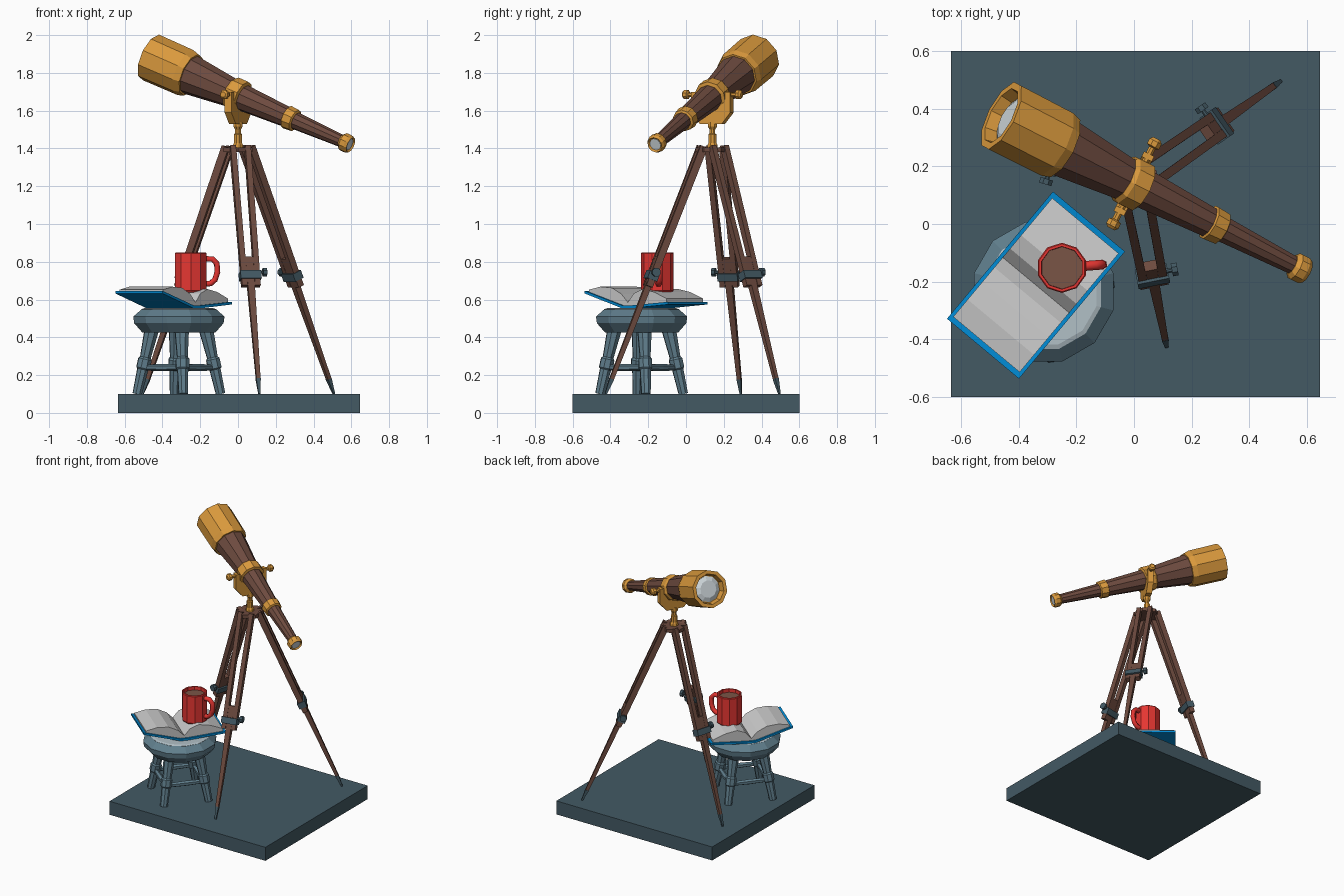
import bpy, bmesh
from math import pi, cos, sin, radians
from mathutils import Vector as V

if "Cube" in bpy.data.objects:
    bpy.data.objects.remove(bpy.data.objects["Cube"])

mats = {}


def material(hexcol):
    if hexcol not in mats:
        m = bpy.data.materials.new("colour_" + hexcol)
        rgb = [(int(hexcol[i:i + 2], 16) / 255) ** 2.2 for i in (0, 2, 4)]
        m.diffuse_color = (*rgb, 1)
        m.use_nodes = True
        m.node_tree.nodes["Principled BSDF"].inputs["Base Color"].default_value = m.diffuse_color
        mats[hexcol] = m
    return mats[hexcol]


def finish(name, bm, col):
    bmesh.ops.remove_doubles(bm, verts=bm.verts, dist=1e-5)
    bmesh.ops.recalc_face_normals(bm, faces=bm.faces)
    me = bpy.data.meshes.new(name)
    bm.to_mesh(me)
    bm.free()
    me.materials.append(material(col))
    ob = bpy.data.objects.new(name, me)
    bpy.context.collection.objects.link(ob)
    return ob


def lathe(name, profile, n, col, origin=(0, 0, 0), axis=(0, 0, 1), phase=0.5):
    """Revolve (radius, height) points about an axis, with flat end caps."""
    bm = bmesh.new()
    q = V(axis).to_track_quat('Z', 'Y')
    rings = []
    for r, h in profile:
        rings.append([bm.verts.new(V(origin) + q @ V((r * cos(2 * pi * (i + phase) / n),
                                                      r * sin(2 * pi * (i + phase) / n), h)))
                      for i in range(n)])
    for a, b in zip(rings, rings[1:]):
        for i in range(n):
            j = (i + 1) % n
            bm.faces.new((a[i], a[j], b[j], b[i]))
    bm.faces.new(rings[0])
    bm.faces.new(rings[-1])
    return finish(name, bm, col)


def rod(name, p, q, radii, n, col):
    """Round rod from p to q; radii are (fraction, radius) pairs."""
    d = V(q) - V(p)
    return lathe(name, [(r, f * d.length) for f, r in radii], n, col, p, d)


def strut(name, p, q, side, w0, d0, w1, d1, col):
    """Rectangular tapered bar from p to q."""
    bm = bmesh.new()
    deep = side.cross(q - p).normalized()
    ends = [[bm.verts.new(c + side * w * s + deep * d * t)
             for s, t in ((-1, -1), (1, -1), (1, 1), (-1, 1))]
            for c, w, d in ((p, w0, d0), (q, w1, d1))]
    a, b = ends
    for i in range(4):
        j = (i + 1) % 4
        bm.faces.new((a[i], a[j], b[j], b[i]))
    bm.faces.new(a)
    bm.faces.new(b)
    return finish(name, bm, col)


def prism(name, pts, along, origin, depth, half, col):
    """Extrude a profile of (along, z) points by +-half in the depth direction."""
    bm = bmesh.new()
    a, b = [[bm.verts.new(origin + along * u + V((0, 0, z)) + depth * half * s) for u, z in pts]
            for s in (-1, 1)]
    for i in range(len(pts)):
        j = (i + 1) % len(pts)
        bm.faces.new((a[i], a[j], b[j], b[i]))
    bmesh.ops.triangulate(bm, faces=[bm.faces.new(a), bm.faces.new(b)])
    return finish(name, bm, col)


GOLD, WOOD, DARK, STOOL = "D9983F", "6D4C41", "455A64", "607D8B"
RED, BLUE, GLASS, PAPER = "E53935", "0288D1", "CFD8DC", "E0E0E0"

# Floor slab
prism("floor_slab", [(-.635, 0), (.645, 0), (.645, .1), (-.635, .1)],
      V((1, 0, 0)), V((0, 0, 0)), V((0, 1, 0)), .6, DARK)

# Telescope, measured along its axis from the pivot
hub = V((0, .14, 0))
pivot = hub + V((0, 0, 1.68))
flat = V((-.89, .456, 0)).normalized()
across = V((.456, .89, 0)).normalized()
aim = flat * cos(radians(21.3)) + V((0, 0, sin(radians(21.3))))
for name, prof, col in (
        ("front_hood", [(.095, .30), (.117, .30), (.128, .335), (.13, .555), (.105, .555),
                        (.095, .51)], GOLD),
        ("front_lens", [(.09, .505), (.09, .515), (.06, .53)], GLASS),
        ("main_tube", [(.074, 0), (.108, .31)], WOOD),
        ("pivot_band", [(.075, -.035), (.09, -.03), (.09, .03), (.08, .045)], GOLD),
        ("middle_tube", [(.054, -.34), (.073, 0)], WOOD),
        ("middle_band", [(.05, -.37), (.06, -.365), (.064, -.315), (.055, -.31)], GOLD),
        ("rear_tube", [(.033, -.68), (.048, -.34)], WOOD),
        ("eyepiece", [(.034, -.71), (.042, -.72), (.05, -.705), (.05, -.675), (.036, -.66)], GOLD),
        ("eyepiece_lens", [(.032, -.713), (.032, -.69)], GLASS)):
    lathe(name, prof, 10, col, pivot, aim)

# Yoke, pivot knobs and post
outer = [(-.116, 1.70), (-.116, 1.59), (-.065, 1.53), (.065, 1.53), (.116, 1.59), (.116, 1.70)]
inner = [(.096, 1.70), (.096, 1.60), (.055, 1.552), (-.055, 1.552), (-.096, 1.60), (-.096, 1.70)]
prism("yoke", outer + inner, across, hub, flat, .02, GOLD)
for s in (-1, 1):
    lathe("pivot_knob", [(.013, .08), (.013, .14), (.025, .145), (.025, .165), (.015, .175)],
          8, GOLD, pivot + V((0, 0, .005)), across * s)
lathe("post", [(.03, 1.40), (.028, 1.42), (.022, 1.43), (.022, 1.475), (.016, 1.48), (.016, 1.50),
               (.026, 1.515), (.026, 1.54)], 8, GOLD, hub)

# Tripod head and three legs
lathe("tripod_head", [(.09, 1.38), (.09, 1.405)], 6, WOOD, hub)
for foot in (V((.508, .495, .1)), V((.113, -.425, .1)), V((-.505, .29, .1))):
    out = V((foot.x - hub.x, foot.y - hub.y, 0)).normalized()
    side = V((-out.y, out.x, 0))
    top = hub + out * .055 + V((0, 0, 1.41))

    def at(z):
        return top.lerp(foot, (top.z - z) / (top.z - foot.z))
    for s in (-1, 1):
        strut("upper_leg_bar", top + side * .04 * s, at(.67) + side * .035 * s, side,
              .015, .02, .015, .018, WOOD)
    strut("lower_leg", at(.82), at(.18), side, .021, .018, .011, .011, WOOD)
    strut("leg_tip", at(.18), foot, side, .012, .012, .005, .005, DARK)
    strut("leg_clamp", at(.745), at(.705), side, .056, .028, .056, .028, DARK)
    lathe("clamp_knob", [(.009, .05), (.009, .07), (.024, .07), (.024, .09)], 8, DARK,
          at(.745), side)

# Stool
mid = V((-.313, -.235, 0))
lathe("stool_seat", [(.19, .425), (.2, .425), (.245, .475), (.25, .51), (.205, .548)],
      12, STOOL, mid)
lathe("stool_seat_top", [(.205, .545), (.205, .549), (.19, .554)], 12, "B0BEC5", mid)
ring = [V((cos(radians(a)), sin(radians(a)), 0)) for a in (-84, 6, 96, 186)]
for i, d in enumerate(ring):
    rod("stool_leg", mid + d * .222 + V((0, 0, .1)), mid + d * .145 + V((0, 0, .44)),
        [(0, .026), (.38, .031), (.4, .038), (.54, .038), (.57, .03), (1, .04)], 8, STOOL)
    e = ring[(i + 1) % 4]
    rod("stool_rung", mid + d * .19 + V((0, 0, .24)), mid + e * .19 + V((0, 0, .24)),
        [(0, .015), (.5, .019), (1, .015)], 6, STOOL)

# Open book
u = V((.64, .768, 0)).normalized()
v = V((.768, -.64, 0)).normalized()
book = V((-.34, -.212, 0))
prism("book_cover", [(-.287, .632), (-.03, .554), (.03, .554), (.287, .574), (.287, .588),
                     (.03, .569), (-.03, .569), (-.287, .646)], u, book, v, .1625, BLUE)
prism("left_pages", [(0, .567), (-.03, .569), (-.268, .64), (-.268, .652), (-.19, .668),
                     (-.11, .662), (-.045, .63), (0, .585)], u, book, v, .15, PAPER)
prism("right_pages", [(0, .567), (.03, .569), (.268, .586), (.268, .605), (.18, .64),
                      (.10, .655), (.04, .632), (0, .585)], u, book, v, .15, PAPER)

# Mug with drink and handle
cup = V((-.25, -.152, 0))
lathe("mug", [(.078, .637), (.087, .648), (.087, .845), (.083, .85), (.074, .85), (.072, .80)],
      10, RED, cup)
lathe("drink", [(.074, .80), (.074, .825)], 10, "795548", cup)
cu = bpy.data.curves.new("mug_handle", 'CURVE')
cu.dimensions = '3D'
cu.bevel_depth = .017
cu.bevel_resolution = 1
cu.use_fill_caps = True
path = [(.075, .815), (.115, .815), (.138, .79), (.141, .745), (.128, .705), (.105, .685), (.075, .682)]
sp = cu.splines.new('POLY')
sp.points.add(len(path) - 1)
for p, (x, z) in zip(sp.points, path):
    p.co = (cup.x + x, cup.y + x * .08, z, 1)
cu.materials.append(material(RED))
bpy.context.collection.objects.link(bpy.data.objects.new("mug_handle", cu))
